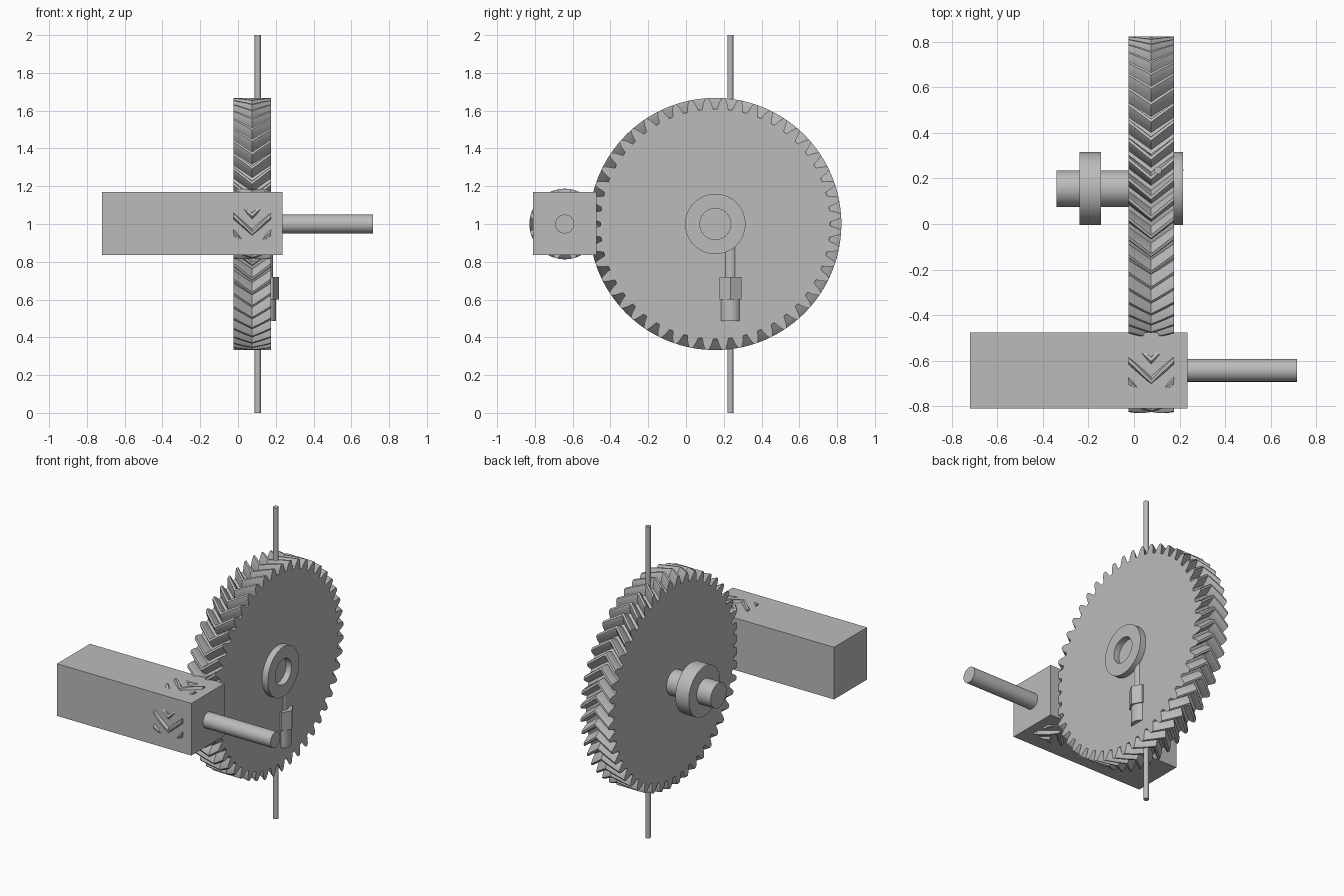
import bpy
import bmesh
from math import cos, sin, pi, radians
from mathutils import Matrix, Vector

if "Cube" in bpy.data.objects:
    bpy.data.objects.remove(bpy.data.objects["Cube"], do_unlink=True)

GREY = (0.5, 0.5, 0.5, 1)
grey = bpy.data.materials.new("plain_grey")
grey.use_nodes = True
grey.diffuse_color = GREY
grey.node_tree.nodes["Principled BSDF"].inputs["Base Color"].default_value = GREY


def finish(name, bm, smooth=False):
    bmesh.ops.recalc_face_normals(bm, faces=bm.faces)
    mesh = bpy.data.meshes.new(name)
    bm.to_mesh(mesh)
    bm.free()
    mesh.materials.append(grey)
    if smooth:
        mesh.shade_smooth()
        mesh.set_sharp_from_angle(angle=radians(35))
    obj = bpy.data.objects.new(name, mesh)
    bpy.context.collection.objects.link(obj)
    return obj


def rod(name, start, end, radius, sides=48):
    """Solid cylinder or prism between two points on one axis."""
    start, end = Vector(start), Vector(end)
    axis = end - start
    place = Matrix.Translation((start + end) / 2)
    if abs(axis.x) > 0:
        place = place @ Matrix.Rotation(pi / 2, 4, "Y")
    bm = bmesh.new()
    bmesh.ops.create_cone(bm, cap_ends=True, segments=sides, radius1=radius,
                          radius2=radius, depth=axis.length, matrix=place)
    return finish(name, bm, sides > 8)


def box(name, low, high):
    low, high = Vector(low), Vector(high)
    bm = bmesh.new()
    bmesh.ops.create_cube(bm, size=1, matrix=Matrix.Translation((low + high) / 2)
                          @ Matrix.Diagonal((high - low).to_4d()))
    return finish(name, bm)


def ring(name, x0, x1, inner, outer, y, z, sides=64):
    """Flat washer turned around the x direction."""
    bm = bmesh.new()
    profile = [(x0, inner), (x1, inner), (x1, outer), (x0, outer)]
    loops = [[bm.verts.new((x, y + r * cos(2 * pi * i / sides),
                            z + r * sin(2 * pi * i / sides)))
              for i in range(sides)] for x, r in profile]
    for k in range(4):
        a, b = loops[k], loops[(k + 1) % 4]
        for i in range(sides):
            j = (i + 1) % sides
            bm.faces.new((a[i], a[j], b[j], b[i]))
    return finish(name, bm, True)


def herringbone(name, y, z, teeth, twist, phase, steps=4):
    """Gear whose teeth lean one way to the middle, then back again."""
    module = 0.0267
    pitch = 2 * pi / teeth
    radius = module * teeth / 2
    root, tip = radius - 1.2 * module, radius + module
    # One tooth: radius and angle as a share of the pitch
    half = [(root, 0.37), (radius - module * 0.6, 0.31), (radius, 0.25),
            (radius + module * 0.6, 0.17), (tip, 0.09)]
    tooth = [(r, -a) for r, a in half] + [(r, a) for r, a in reversed(half)]
    bm = bmesh.new()
    layers = []
    for s in range(-steps, steps + 1):
        turn = phase * pitch - twist * abs(s) / steps
        layer = []
        for t in range(teeth):
            for r, share in tooth:
                a = (t + share) * pitch + turn
                layer.append(bm.verts.new((0.075 + 0.1 * s / steps,
                                           y - r * cos(a), z - r * sin(a))))
        layers.append(layer)
    for a, b in zip(layers, layers[1:]):
        for i in range(len(a)):
            j = (i + 1) % len(a)
            bm.faces.new((a[i], a[j], b[j], b[i]))
    for layer in (layers[0], layers[-1]):
        bm.faces.new(layer)
    return finish(name, bm, True)


# Gear pair
GEAR_Y, PINION_Y, MID = 0.155, -0.642, 1.0
herringbone("large_gear", GEAR_Y, MID, 48, 0.125, 0.5 + 0.125 * 48 / (2 * pi))
herringbone("small_gear", PINION_Y, MID, 12, 0.52, 0.5)

# Motor block and its shaft
box("motor_block", (-0.72, -0.81, 0.835), (0.235, -0.475, 1.17))
rod("motor_shaft", (0.2, PINION_Y, MID), (0.715, PINION_Y, MID), 0.05)

# Hub, collar and washer of the large gear
rod("hub_shaft", (-0.34, GEAR_Y, MID), (0.0, GEAR_Y, MID), 0.08)
rod("hub_collar", (-0.24, GEAR_Y, MID), (-0.145, GEAR_Y, MID), 0.16, 64)
ring("hub_washer", 0.17, 0.215, 0.082, 0.16, GEAR_Y, MID)

# Long thin rod running through the gear
ROD_Y = 0.235
rod("filament_rod", (0.105, ROD_Y, 0), (0.105, ROD_Y, 2), 0.0165, 24)

# Clamp screw sunk into the gear face, with head and hexagonal nut
SCREW_X = 0.147
rod("screw_shank", (SCREW_X, ROD_Y, 0.55), (SCREW_X, ROD_Y, 0.88), 0.038)
rod("screw_head", (SCREW_X - 0.003, ROD_Y, 0.487), (SCREW_X - 0.003, ROD_Y, 0.6), 0.058)
nut = rod("screw_nut", (0, 0, -0.06), (0, 0, 0.06), 0.067, 6)
nut.location = (0.151, ROD_Y, 0.66)
# Turn one corner of the nut outwards
corner = max(nut.data.vertices, key=lambda v: v.co.x)
nut.rotation_euler.z = -Vector((corner.co.x, corner.co.y)).angle_signed(Vector((1, 0)))
if abs(corner.co.y) < 0.001:
    nut.rotation_euler.z = 0
